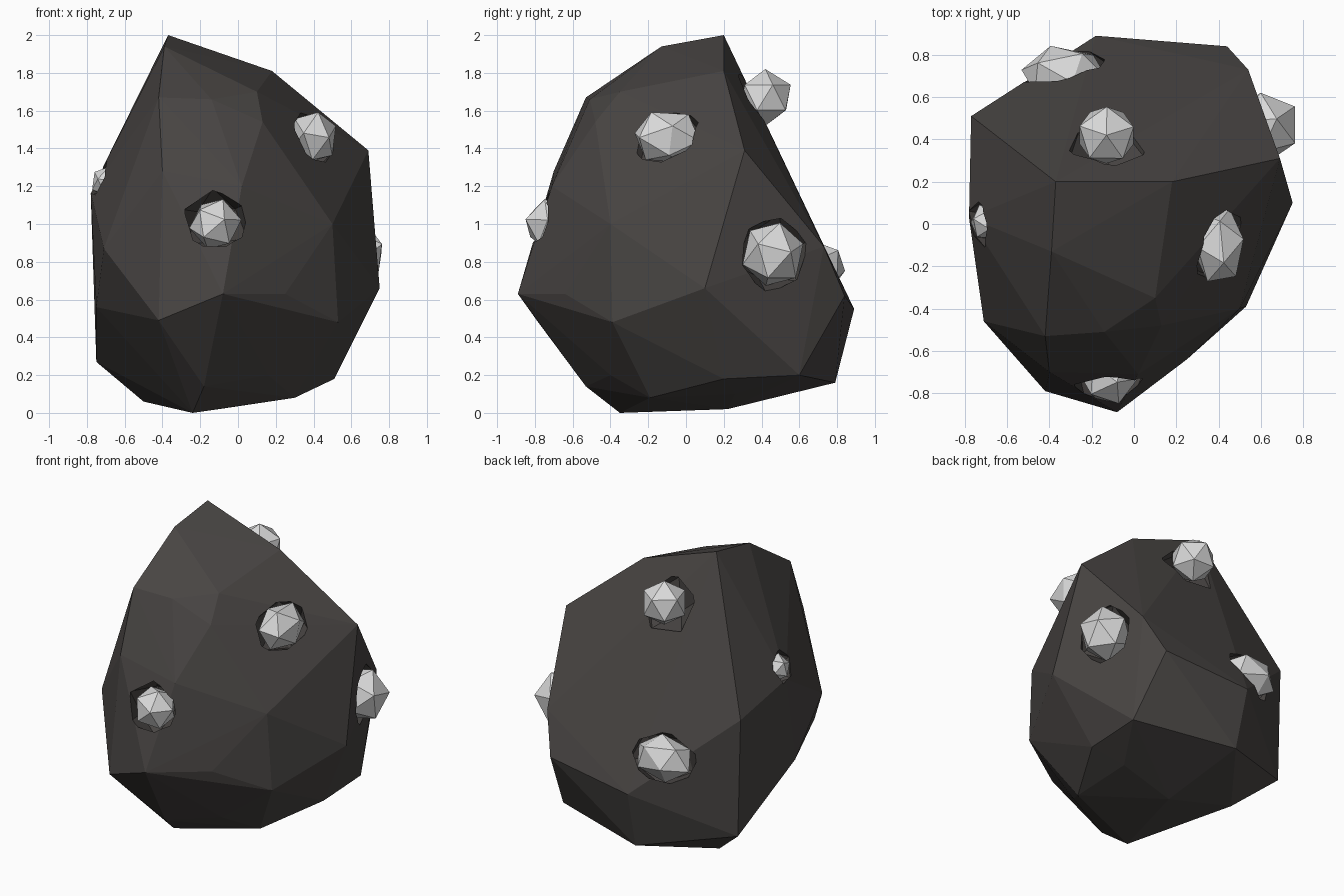
import bpy, bmesh
from mathutils import Vector, Euler, Matrix

if "Cube" in bpy.data.objects:
    bpy.data.objects.remove(bpy.data.objects["Cube"])


def make_material(name, colour):
    material = bpy.data.materials.new(name)
    material.use_nodes = True
    rgba = (*colour, 1)
    material.diffuse_color = rgba
    material.node_tree.nodes["Principled BSDF"].inputs["Base Color"].default_value = rgba
    return material


def make_object(name, bm, material):
    mesh = bpy.data.meshes.new(name)
    bm.to_mesh(mesh)
    bm.free()
    mesh.materials.append(material)
    obj = bpy.data.objects.new(name, mesh)
    bpy.context.collection.objects.link(obj)
    return obj


def faceted_stone(name, centre, radii, turn, material):
    """Twenty-sided stone stretched to the given radii."""
    bm = bmesh.new()
    bmesh.ops.create_icosphere(bm, subdivisions=1, radius=1)
    bmesh.ops.rotate(bm, verts=bm.verts, matrix=Euler(turn).to_matrix())
    bmesh.ops.scale(bm, verts=bm.verts, vec=Vector(radii))
    bmesh.ops.translate(bm, verts=bm.verts, vec=Vector(centre))
    return make_object(name, bm, material)


rock_material = make_material("dark rock", (.065, .059, .056))
crystal_material = make_material("pale crystal", (.70, .70, .70))

# Corners of the boulder, joined as a convex hull
crown = [(-.37, .2, 2), (.18, .2, 1.81), (.24, .15, 1.74), (-.39, -.13, 1.94),
         (-.42, -.53, 1.67), (-.14, -.51, 1.66), (.1, -.35, 1.7), (.13, -.48, 1.54)]
waist = [(.69, .31, 1.39), (-.4, -.7, 1.28), (.02, -.71, 1.2), (.5, -.4, 1),
         (.54, .73, .88), (-.77, .51, 1.07), (-.78, .03, 1.17), (-.71, -.46, .87)]
skirt = [(.75, .1, .66), (.53, -.39, .48), (.25, -.64, .63), (-.08, -.89, .63),
         (-.42, -.79, .49), (-.75, -.11, .56), (-.18, .89, .55), (.44, .84, .62)]
base = [(-.75, .51, .27), (-.17, .79, .16), (.51, .6, .2), (.51, .2, .18),
        (.3, .26, .1), (.3, -.19, .08), (.16, -.4, .2), (-.18, -.53, .14),
        (-.24, -.35, 0), (-.1, .22, .02), (-.5, .35, .06)]
bm = bmesh.new()
for corner in crown + waist + skirt + base:
    bm.verts.new(corner)
bmesh.ops.convex_hull(bm, input=bm.verts)
bmesh.ops.delete(bm, geom=[v for v in bm.verts if not v.link_faces], context="VERTS")
bmesh.ops.recalc_face_normals(bm, faces=bm.faces)
boulder = make_object("boulder", bm, rock_material)

# Crystals: name, centre, radii, turn, pit size relative to the crystal
crystals = [
    ("front", (-.12, -.72, 1), (.14, .14, .14), (.2, .3, 0), 1.35),
    ("right_upper", (.4, -.1, 1.46), (.13, .19, .15), (.5, 0, .4), 1.2),
    ("right_lower", (.62, .46, .84), (.17, .17, .18), (0, .4, .6), 1.2),
    ("back_upper", (-.13, .42, 1.67), (.15, .15, .15), (0, 0, .3), 1.4),
    ("back_lower", (-.33, .71, .77), (.21, .14, .15), (.3, .2, 0), 1.22),
    ("left", (-.69, .01, 1.22), (.09, .09, .09), (.4, 0, .2), 1.4),
]
for name, centre, radii, turn, pit_size in crystals:
    faceted_stone(name + "_crystal", centre, radii, turn, crystal_material)
    # Hollow in the boulder around the crystal
    pit_radii = Vector(radii) * pit_size
    pit_turn = [angle + .5 for angle in turn]
    cutter = faceted_stone(name + "_pit", centre, pit_radii, pit_turn, rock_material)
    cutter.hide_render = True
    modifier = boulder.modifiers.new("pit", "BOOLEAN")
    modifier.operation = "DIFFERENCE"
    modifier.solver = "EXACT"
    modifier.object = cutter
    bpy.context.view_layer.objects.active = boulder
    bpy.ops.object.modifier_apply(modifier=modifier.name)
    bpy.data.objects.remove(cutter)
